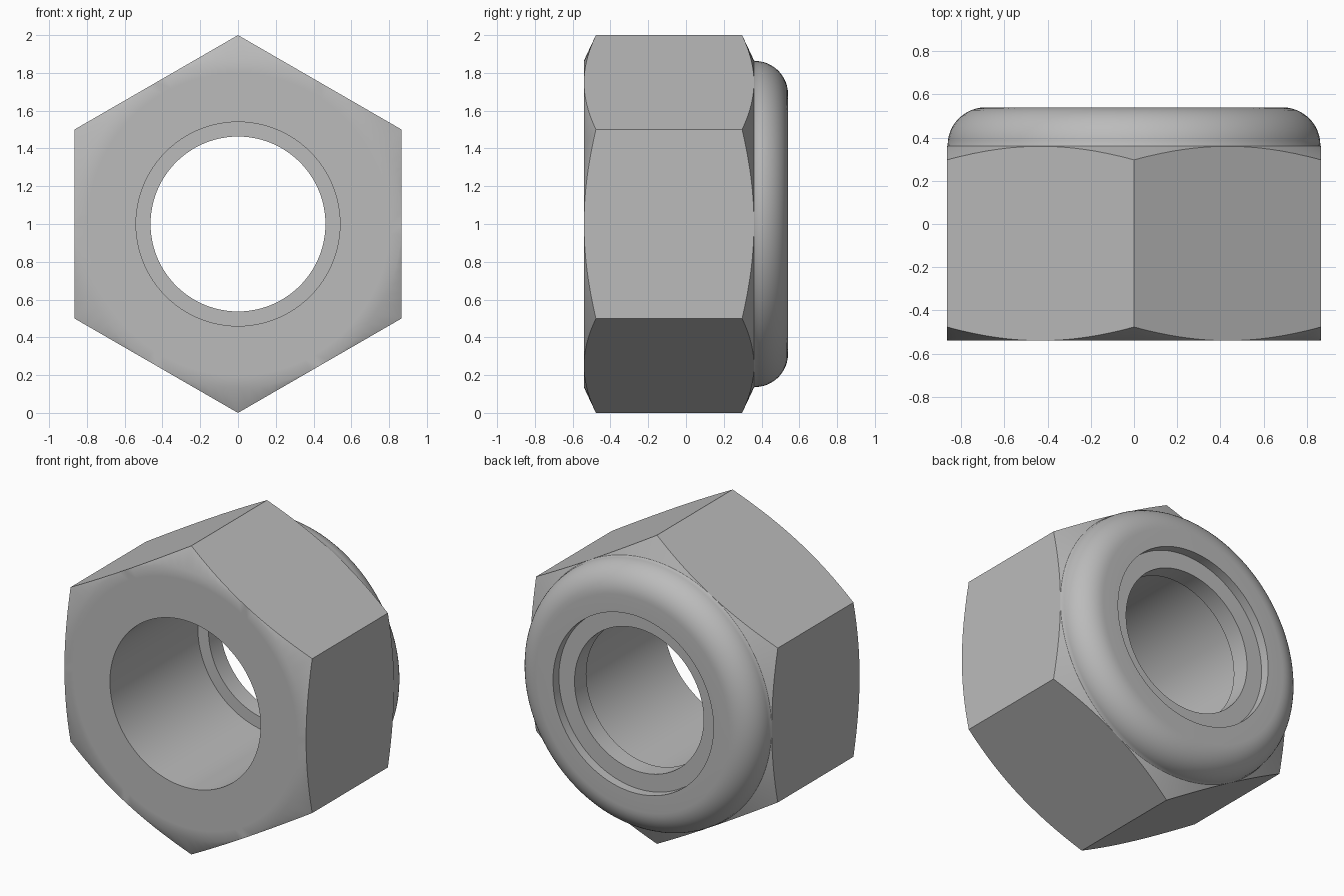
import bpy
import bmesh
from math import sin, cos, pi, radians

cube = bpy.data.objects.get("Cube")
if cube:
    bpy.data.objects.remove(cube, do_unlink=True)

STEPS = 96            # divisible by 12, so corners and flat centres are hit
FLAT = cos(pi / 6)    # centre to flat, for a corner radius of 1
SLOPE = 0.47          # rise of the corner chamfers
FRONT, SHOULDER, BACK = -0.54, 0.36, 0.54
BORE, INSERT, LIP = 0.54, 0.463, 0.575

steel = bpy.data.materials.new("grey steel")
steel.use_nodes = True
grey = (0.5, 0.5, 0.5, 1)
steel.diffuse_color = grey
steel.node_tree.nodes["Principled BSDF"].inputs["Base Color"].default_value = grey


def hex_radius(a):
    """Distance to the hexagon's outline, with a corner pointing up."""
    return FLAT / cos((a + pi / 6) % (pi / 3) - pi / 6)


def lathe(name, profile):
    """Sweep a closed (radius, y) profile, which may vary with angle, about y."""
    bm = bmesh.new()
    rings = []
    for i in range(STEPS):
        a = 2 * pi * i / STEPS
        rings.append([bm.verts.new((r * cos(a), y, 1 + r * sin(a)))
                      for r, y in profile(a)])
    count = len(rings[0])
    for i in range(STEPS):
        here, after = rings[i], rings[(i + 1) % STEPS]
        for j in range(count):
            k = (j + 1) % count
            bm.faces.new((here[j], here[k], after[k], after[j]))
    bmesh.ops.remove_doubles(bm, verts=bm.verts, dist=0.0005)
    bmesh.ops.recalc_face_normals(bm, faces=bm.faces)
    mesh = bpy.data.meshes.new(name)
    bm.to_mesh(mesh)
    bm.free()
    mesh.materials.append(steel)
    obj = bpy.data.objects.new(name, mesh)
    bpy.context.collection.objects.link(obj)
    bpy.ops.object.select_all(action='DESELECT')
    obj.select_set(True)
    bpy.context.view_layer.objects.active = obj
    bpy.ops.object.shade_smooth_by_angle(angle=radians(30))
    return obj


def body_profile(a):
    r = hex_radius(a)
    drop = (r - FLAT) * SLOPE
    # Front face, chamfered hexagon and rear shoulder
    points = [(BORE, FRONT), (0.8, FRONT), (FLAT, FRONT), (r, FRONT + drop),
              (r, SHOULDER - drop), (FLAT, SHOULDER)]
    # Rounded collar
    bend = 0.175
    for i in range(13):
        t = pi / 2 * i / 12
        points.append((0.863 - bend + bend * cos(t), BACK - bend + bend * sin(t)))
    # Collar lip, seat for the insert, then back into the bore
    return points + [(LIP, BACK), (LIP, SHOULDER), (BORE, SHOULDER)]


def insert_profile(a):
    return [(INSERT, SHOULDER), (LIP, SHOULDER), (LIP, 0.48), (INSERT, 0.48)]


lathe("nut_body", body_profile)
lathe("locking_insert", insert_profile)
